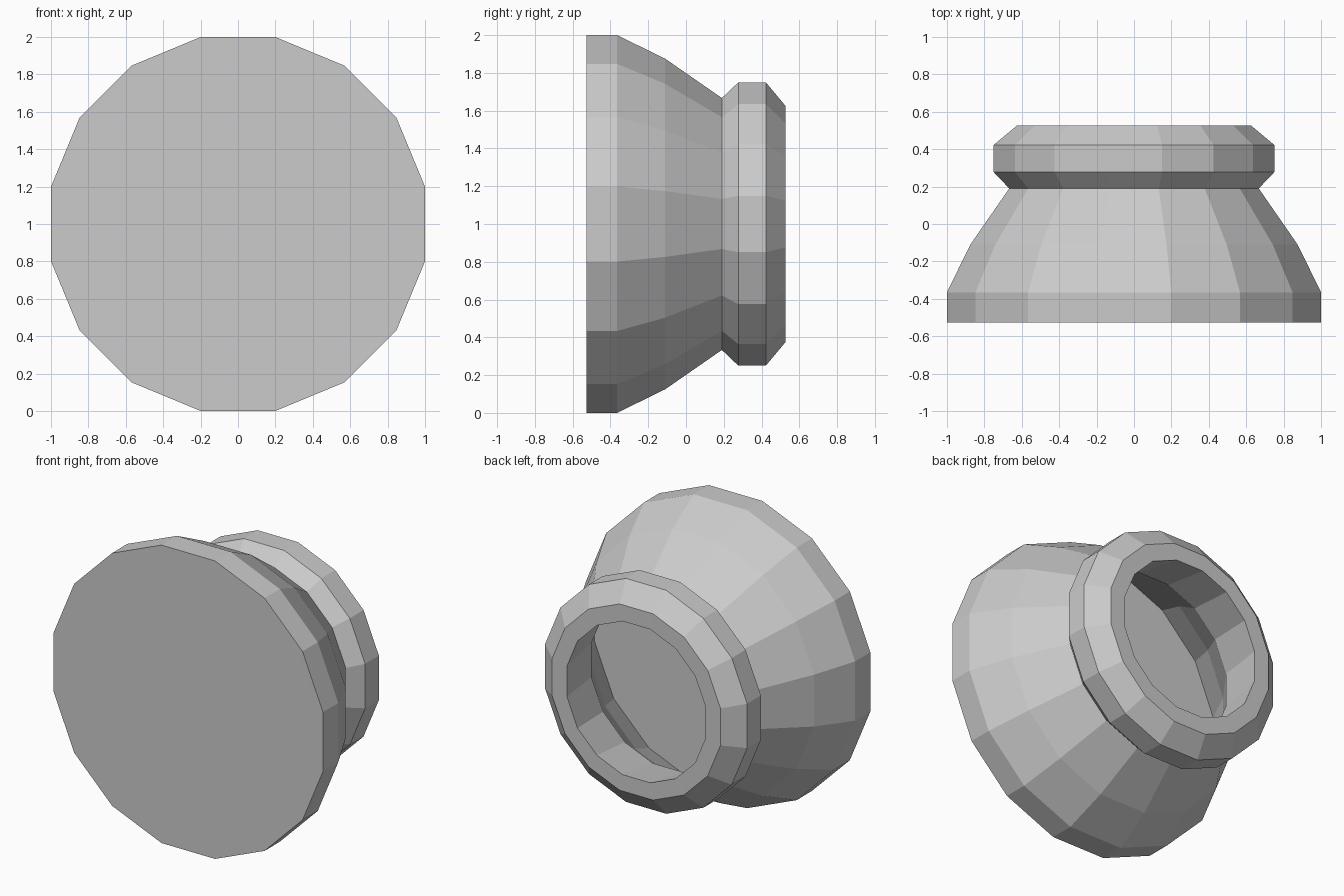
import bpy, bmesh, math

if "Cube" in bpy.data.objects:
    bpy.data.objects.remove(bpy.data.objects["Cube"])

SIDES = 16
CENTRE_Z = 1.0
STRETCH = 1 / math.cos(math.pi / SIDES)   # flat-to-centre distance -> corner radius

grey = bpy.data.materials.new("plain grey")
grey.diffuse_color = (0.6, 0.6, 0.6, 1)
grey.use_nodes = True
grey.node_tree.nodes["Principled BSDF"].inputs["Base Color"].default_value = grey.diffuse_color


def lathe(name, profile):
    """Spin (y, flat radius) points round the y axis and cap both ends."""
    bm = bmesh.new()
    rings = []
    for y, flat in profile:
        r = flat * STRETCH
        ring = []
        for i in range(SIDES):
            a = 2 * math.pi * (i + 0.5) / SIDES
            ring.append(bm.verts.new((r * math.cos(a), y, CENTRE_Z + r * math.sin(a))))
        rings.append(ring)
    for a, b in zip(rings, rings[1:]):
        for i in range(SIDES):
            j = (i + 1) % SIDES
            bm.faces.new((a[i], a[j], b[j], b[i]))
    bm.faces.new(rings[0])
    bm.faces.new(rings[-1])
    bmesh.ops.recalc_face_normals(bm, faces=bm.faces)
    mesh = bpy.data.meshes.new(name)
    bm.to_mesh(mesh)
    bm.free()
    mesh.materials.append(grey)
    obj = bpy.data.objects.new(name, mesh)
    bpy.context.collection.objects.link(obj)
    return obj


# Outside: flat base, flared body, pinched neck and bevelled collar
outside = [(-0.527, 1.0), (-0.365, 1.0), (-0.11, 0.875), (0.19, 0.667),
           (0.277, 0.75), (0.423, 0.75), (0.527, 0.625)]
# Inside: open mouth, then the cavity follows the flare to a flat floor
inside = [(0.527, 0.515), (0.19, 0.57), (-0.11, 0.80), (-0.36, 0.93)]

lathe("hollow_flared_body", outside + inside)
